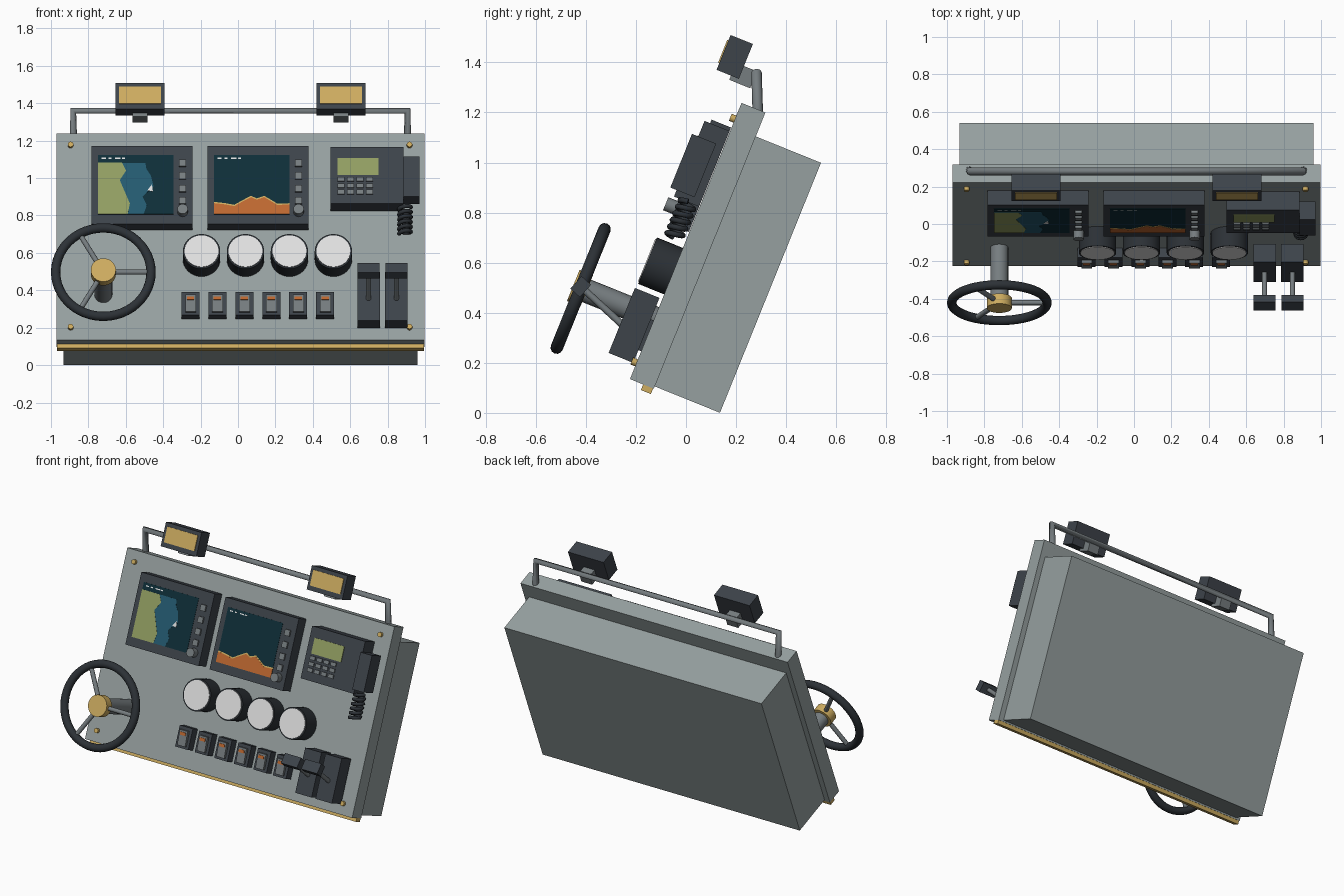
import bpy, bmesh, math
from mathutils import Matrix, Vector

if "Cube" in bpy.data.objects:
    bpy.data.objects.remove(bpy.data.objects["Cube"])

# Panel frame: X across, Y up the sloping face, Z out of the face
FRAME = Matrix.Translation((0, -0.224, 0.135)) @ Matrix.Rotation(math.radians(68), 4, 'X')


def material(name, r, g, b):
    m = bpy.data.materials.new(name)
    lin = [((c / 255 + 0.055) / 1.055) ** 2.4 for c in (r, g, b)]
    m.diffuse_color = (*lin, 1)
    m.use_nodes = True
    m.node_tree.nodes["Principled BSDF"].inputs["Base Color"].default_value = m.diffuse_color
    return m


GREY = material("panel grey", 150, 160, 160)
DARK = material("dark housing", 61, 67, 74)
RUBBER = material("black rubber", 44, 49, 54)
STEEL = material("steel grey", 118, 125, 128)
BRASS = material("brass", 205, 172, 96)
WHITE = material("off white", 224, 224, 224)
TEAL = material("dark teal", 14, 46, 56)
BLUE = material("water blue", 36, 90, 112)
GREEN = material("olive green", 146, 158, 98)
ORANGE = material("orange", 190, 104, 48)


def finish(name, bm, mat, smooth=False):
    bmesh.ops.recalc_face_normals(bm, faces=bm.faces)
    me = bpy.data.meshes.new(name)
    bm.to_mesh(me)
    bm.free()
    me.materials.append(mat)
    ob = bpy.data.objects.new(name, me)
    bpy.context.collection.objects.link(ob)
    ob.matrix_world = FRAME
    if smooth:
        bpy.ops.object.select_all(action='DESELECT')
        ob.select_set(True)
        bpy.context.view_layer.objects.active = ob
        bpy.ops.object.shade_smooth_by_angle(angle=math.radians(35))
    return ob


def box(name, mat, x0, x1, y0, y1, z0, z1, tilt=0):
    bm = bmesh.new()
    mid = Vector(((x0 + x1) / 2, (y0 + y1) / 2, (z0 + z1) / 2))
    bmesh.ops.create_cube(bm, size=1, matrix=Matrix.Translation(mid)
                          @ Matrix.Rotation(tilt, 4, 'X')
                          @ Matrix.Diagonal((x1 - x0, y1 - y0, z1 - z0, 1)))
    return finish(name, bm, mat)


def rod(name, mat, a, b, r, sides=16):
    a, b = Vector(a), Vector(b)
    d = b - a
    bm = bmesh.new()
    bmesh.ops.create_cone(bm, cap_ends=True, segments=sides, radius1=r, radius2=r, depth=d.length,
                          matrix=Matrix.Translation((a + b) / 2)
                          @ d.to_track_quat('Z', 'Y').to_matrix().to_4x4())
    return finish(name, bm, mat, True)


def disc(name, mat, x, y, z0, z1, r, sides=32):
    return rod(name, mat, (x, y, z0), (x, y, z1), r, sides)


def plate(name, mat, pts, z, thick=0.002):
    bm = bmesh.new()
    f = bm.faces.new([bm.verts.new((x, y, z)) for x, y in pts])
    ext = bmesh.ops.extrude_face_region(bm, geom=[f])['geom']
    bmesh.ops.translate(bm, vec=(0, 0, thick), verts=[v for v in ext if isinstance(v, bmesh.types.BMVert)])
    return finish(name, bm, mat)


def tube(name, mat, pts, r, sides=2):
    cu = bpy.data.curves.new(name, 'CURVE')
    cu.dimensions = '3D'
    cu.bevel_depth, cu.bevel_resolution, cu.use_fill_caps = r, sides, True
    sp = cu.splines.new('POLY')
    sp.points.add(len(pts) - 1)
    for p, co in zip(sp.points, pts):
        p.co = (*co, 1)
    cu.materials.append(mat)
    ob = bpy.data.objects.new(name, cu)
    bpy.context.collection.objects.link(ob)
    ob.matrix_world = FRAME


# Console body, face panel, trim and corner screws
box("console_body", GREY, -0.933, 0.96, 0.01, 1.087, -0.384, -0.1)
box("face_panel", GREY, -0.97, 0.997, 0, 1.19, -0.103, 0)
box("bottom_trim", BRASS, -0.968, 0.995, -0.024, 0, -0.1, -0.057)
for x in (-0.895, 0.917):
    for y in (0.07, 1.12):
        disc("corner_screw", BRASS, x, y, 0, 0.02, 0.015, 12)

# Display units: housing, screen, side buttons, knob
for x in (-0.783, -0.163):
    box("display_housing", DARK, x, x + 0.54, 0.633, 1.083, 0.002, 0.086)
    box("display_screen", TEAL, x + 0.034, x + 0.438, 0.689, 1.03, 0.086, 0.088)
    for y in (0.982, 0.908, 0.834, 0.765):
        box("display_button", STEEL, x + 0.468, x + 0.505, y - 0.019, y + 0.019, 0.086, 0.098)
    disc("display_knob", STEEL, x + 0.487, 0.703, 0.086, 0.13, 0.028, 16)
    for i, w in enumerate((0.022, 0.016, 0.03, 0.018)):
        sx = x + 0.054 + i * 0.036
        box("status_dash", WHITE, sx, sx + w, 1.008, 1.015, 0.088, 0.089)

# Chart picture: land, shallow water, boat marker
shore = [(-0.62, 0.985), (-0.598, 0.94), (-0.632, 0.885), (-0.602, 0.81), (-0.578, 0.75), (-0.59, 0.689)]
deep = [(-0.495, 0.985), (-0.49, 0.95), (-0.465, 0.91), (-0.452, 0.85), (-0.51, 0.79), (-0.487, 0.74), (-0.505, 0.689)]
plate("chart_shallows", BLUE, [(-0.749, 0.985)] + deep + [(-0.749, 0.689)], 0.088, 0.001)
plate("chart_land", GREEN, [(-0.749, 0.985)] + shore + [(-0.749, 0.689)], 0.089, 0.001)
plate("boat_marker", WHITE, [(-0.485, 0.825), (-0.455, 0.82), (-0.46, 0.86)], 0.089, 0.002)

# Depth picture: seabed with bright upper edge
bed = [(-0.129, 0.752), (-0.07, 0.745), (-0.02, 0.735), (0.03, 0.765), (0.07, 0.787), (0.1, 0.772),
       (0.14, 0.787), (0.17, 0.768), (0.21, 0.742), (0.275, 0.744)]
floor = [(0.275, 0.689), (-0.129, 0.689)]
plate("seabed_edge", BRASS, [(x, y + 0.008) for x, y in bed] + floor, 0.088, 0.001)
plate("seabed", ORANGE, bed + floor, 0.089, 0.001)

# Radio with keypad, handset and coiled cord
box("radio_body", DARK, 0.495, 0.885, 0.742, 1.068, 0.002, 0.11)
box("radio_screen", GREEN, 0.532, 0.751, 0.905, 1.003, 0.11, 0.114)
for x in (0.55, 0.601, 0.652, 0.703):
    for y in (0.88, 0.843, 0.806):
        box("radio_key", STEEL, x - 0.019, x + 0.019, y - 0.012, y + 0.012, 0.11, 0.118)
box("radio_handset", DARK, 0.885, 0.97, 0.77, 1.001, 0.033, 0.137)
coil = []
for i in range(73):
    t = i / 72
    a = t * 5.5 * 2 * math.pi
    coil.append((0.893 + 0.032 * math.cos(a), 0.745 - 0.155 * t, 0.05 + 0.032 * math.sin(a)))
tube("handset_cord", RUBBER, coil, 0.011)

# Round gauges
for x in (-0.195, 0.04, 0.275, 0.51):
    disc("gauge_body", RUBBER, x, 0.465, 0, 0.112, 0.1)
    disc("gauge_face", WHITE, x, 0.465, 0.112, 0.116, 0.091)

# Rocker switches
for i in range(6):
    x = -0.254 + i * 0.144
    box("switch_base", DARK, x - 0.048, x + 0.048, 0.12, 0.253, 0, 0.055)
    box("switch_rocker", STEEL, x - 0.028, x + 0.03, 0.135, 0.232, 0.055, 0.073, 0.08)
    box("switch_light", ORANGE, x - 0.02, x + 0.02, 0.2, 0.219, 0.074, 0.079, 0.08)

# Throttle levers
for x in (0.698, 0.847):
    box("throttle_base", DARK, x - 0.06, x + 0.06, 0.065, 0.345, 0.012, 0.118)
    rod("throttle_lever", STEEL, (x, 0.19, 0.11), (x, 0.265, 0.31), 0.014, 12)
    box("throttle_handle", DARK, x - 0.059, x + 0.059, 0.235, 0.302, 0.295, 0.346, -0.35)

# Steering wheel: column, hub, spokes, rim
WX, WY, WZ = -0.72, 0.262, 0.318
disc("wheel_column", STEEL, WX, WY, 0, 0.3, 0.048, 20)
disc("wheel_hub", BRASS, WX, WY, 0.292, 0.35, 0.067)
for k in range(3):
    a = k * 2 * math.pi / 3
    rod("wheel_spoke", STEEL, (WX, WY, WZ), (WX + 0.255 * math.cos(a), WY + 0.255 * math.sin(a), WZ), 0.014, 12)
bpy.ops.mesh.primitive_torus_add(major_radius=0.255, minor_radius=0.025, major_segments=48, minor_segments=12)
rim = bpy.context.object
rim.name = "wheel_rim"
rim.data.materials.append(RUBBER)
rim.matrix_world = FRAME @ Matrix.Translation((WX, WY, WZ))
bpy.ops.object.shade_smooth_by_angle(angle=math.radians(40))

# Overhead rail
rail = [(-0.88, 1.155, -0.085), (-0.88, 1.325, -0.01), (0.906, 1.325, -0.01), (0.906, 1.155, -0.085)]
tube("overhead_rail", STEEL, rail, 0.021)

# Work lamps with brackets
for x in (-0.524, 0.551):
    box("lamp_housing", DARK, x - 0.131, x + 0.131, 1.275, 1.425, 0.046, 0.142)
    box("lamp_lens", BRASS, x - 0.112, x + 0.112, 1.304, 1.402, 0.142, 0.147)
    box("lamp_bracket", STEEL, x - 0.04, x + 0.04, 1.257, 1.33, -0.01, 0.08)
